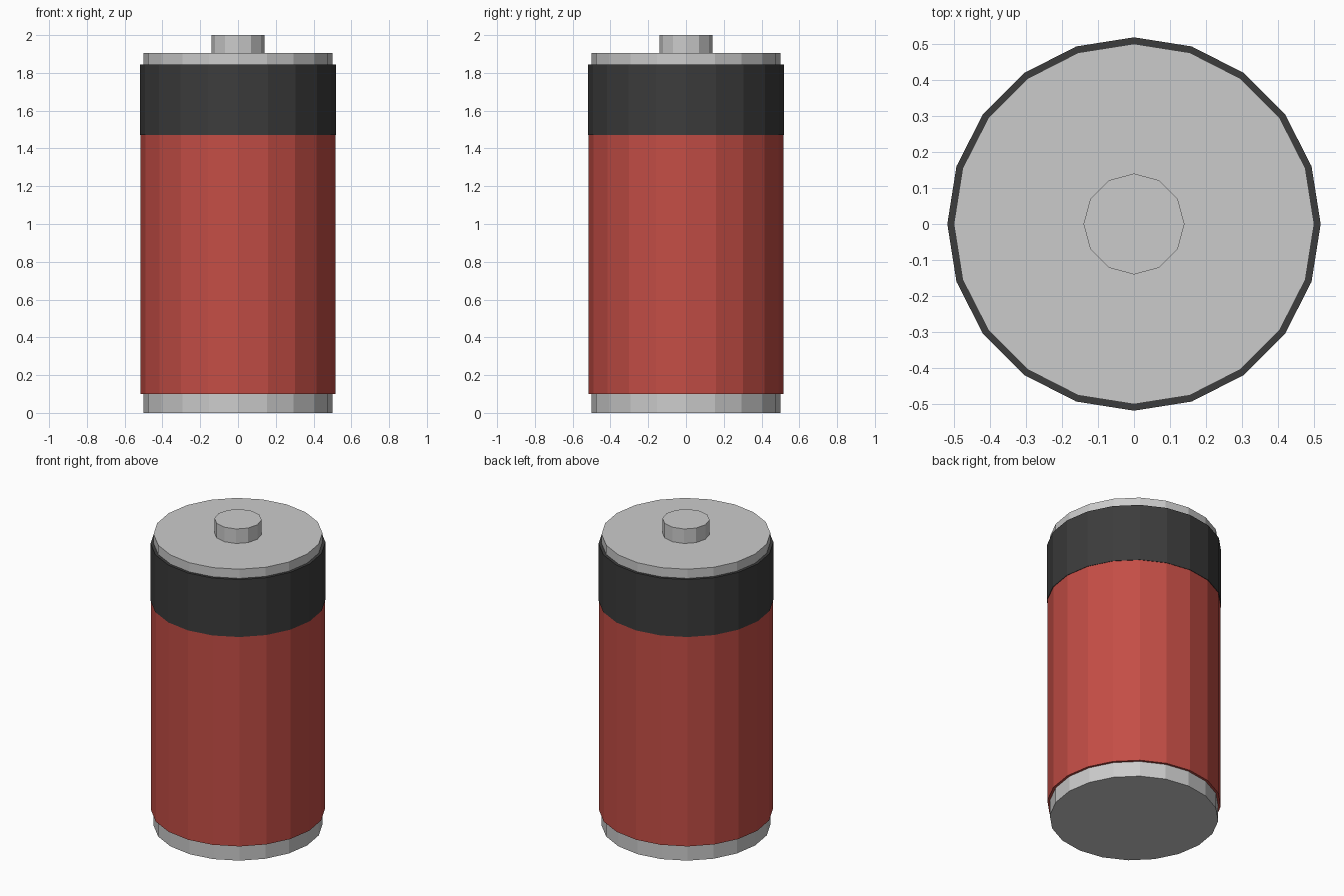
import bpy

if "Cube" in bpy.data.objects:
    bpy.data.objects.remove(bpy.data.objects["Cube"])


def material(name, color):
    m = bpy.data.materials.new(name)
    m.diffuse_color = (*color, 1.0)
    m.use_nodes = True
    m.node_tree.nodes["Principled BSDF"].inputs["Base Color"].default_value = m.diffuse_color
    return m


def cylinder(name, sides, radius, z0, z1, mat):
    bpy.ops.mesh.primitive_cylinder_add(
        vertices=sides, radius=radius, depth=z1 - z0, location=(0, 0, (z0 + z1) / 2))
    ob = bpy.context.object
    ob.name = name
    ob.data.materials.append(mat)
    return ob


metal = material("light_grey_metal", (0.60, 0.60, 0.60))
red = material("red_wrap", (0.55, 0.075, 0.06))
black = material("charcoal_band", (0.045, 0.045, 0.045))

# Metal can showing at both ends
cylinder("metal_can", 20, 0.50, 0.0, 1.905, metal)
# Coloured wrap and the band around its top
cylinder("red_sleeve", 20, 0.515, 0.10, 1.475, red)
cylinder("dark_band", 20, 0.518, 1.47, 1.845, black)
# Positive contact
cylinder("terminal_nub", 12, 0.14, 1.90, 2.0, metal)
